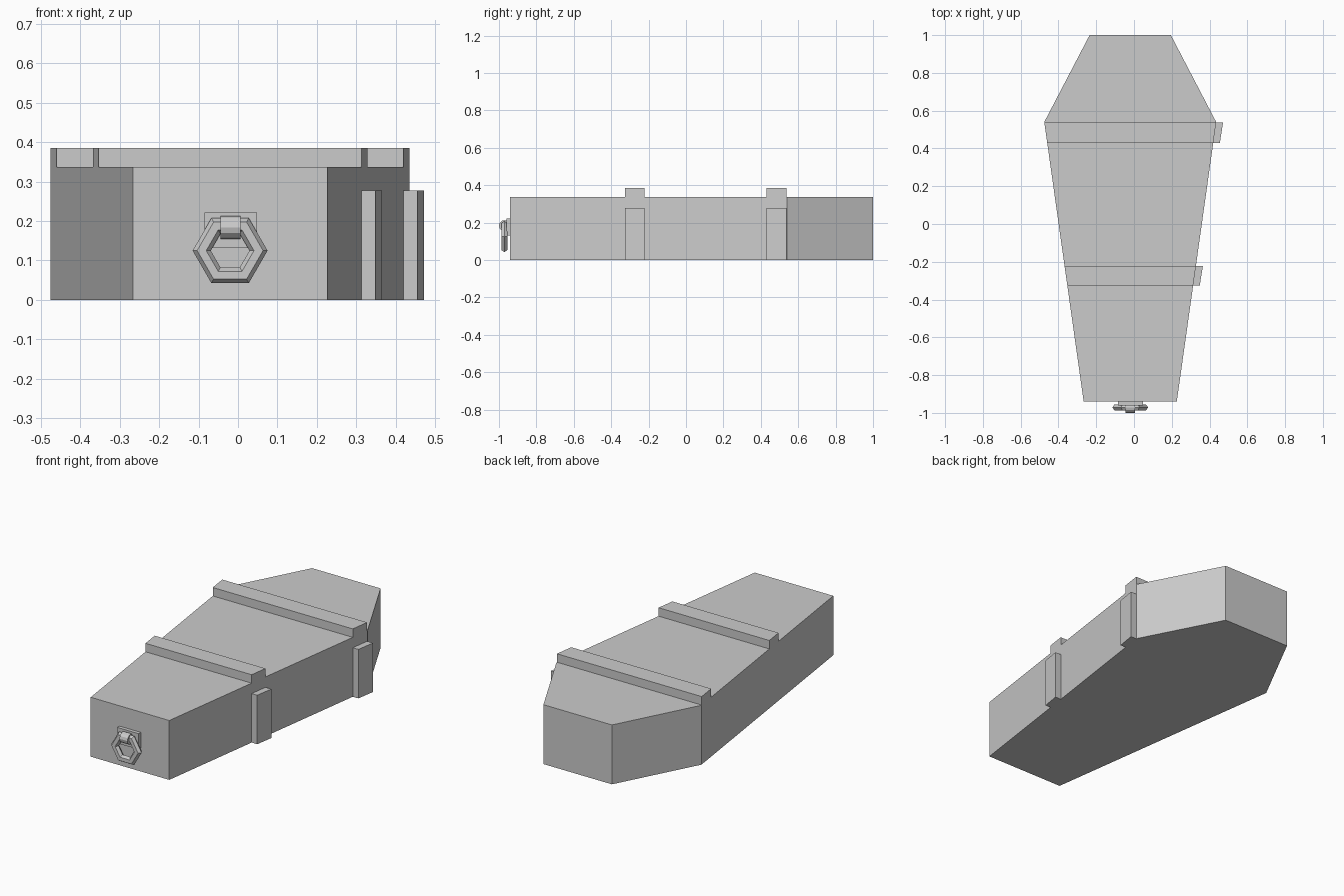
import bpy, bmesh
from math import sin, cos, pi

if "Cube" in bpy.data.objects:
    bpy.data.objects.remove(bpy.data.objects["Cube"])

CX = -0.02                      # centre line of the box
TOP = 0.337


def prism(name, pts, z0, z1):
    """Extrude a plan outline (counter-clockwise) from z0 to z1."""
    bm = bmesh.new()
    face = bm.faces.new([bm.verts.new((x, y, z0)) for x, y in pts])
    ext = bmesh.ops.extrude_face_region(bm, geom=[face])
    for v in ext["geom"]:
        if isinstance(v, bmesh.types.BMVert):
            v.co.z = z1
    bmesh.ops.recalc_face_normals(bm, faces=bm.faces)
    return finish(name, bm)


def finish(name, bm):
    me = bpy.data.meshes.new(name)
    bm.to_mesh(me)
    bm.free()
    ob = bpy.data.objects.new(name, me)
    bpy.context.collection.objects.link(ob)
    return ob


def half_width(y):
    """Half width of the long tapering sides."""
    return 0.2465 + (0.455 - 0.2465) * (y + 0.94) / 1.48


# Six-sided box
half = [(0.2465, -0.94), (0.455, 0.54), (0.215, 1.0)]
outline = [(CX + w, y) for w, y in half] + [(CX - w, y) for w, y in reversed(half)]
prism("box_body", outline, 0, TOP)

# Lid battens and the side straps (right side only)
for label, y0, y1 in (("foot", -0.325, -0.222), ("head", 0.43, 0.537)):
    a, b = half_width(y0), half_width(y1)
    prism(label + "_lid_batten",
          [(CX + a, y0), (CX + b, y1), (CX - b, y1), (CX - a, y0)], TOP - 0.005, 0.385)
    prism(label + "_side_strap",
          [(CX + a - 0.005, y0), (CX + a + 0.035, y0),
           (CX + b + 0.037, y1), (CX + b - 0.005, y1)], 0, 0.278)

# Handle back plate
prism("handle_plate", [(-0.085, -0.96), (0.048, -0.96), (0.048, -0.935), (-0.085, -0.935)],
      0.132, 0.222)

# Hexagonal pull ring with a six-sided section
bm = bmesh.new()
rings = []
for i in range(6):
    t = i * pi / 3
    loop = []
    for j in range(6):
        s = j * pi / 3
        r = 0.072 + 0.023 * cos(s)
        loop.append(bm.verts.new((CX + r * cos(t), -0.971 + 0.018 * sin(s), 0.125 + r * sin(t))))
    rings.append(loop)
for i in range(6):
    for j in range(6):
        p, q, k = rings[i], rings[(i + 1) % 6], (j + 1) % 6
        bm.faces.new((p[j], q[j], q[k], p[k]))
bmesh.ops.recalc_face_normals(bm, faces=bm.faces)
finish("pull_ring", bm)

# Rounded clip holding the ring to the plate
bpy.ops.mesh.primitive_cylinder_add(vertices=12, radius=0.029, depth=0.05,
                                    location=(CX + 0.001, -0.971, 0.184), rotation=(0, pi / 2, 0))
bpy.context.object.name = "ring_clip"
